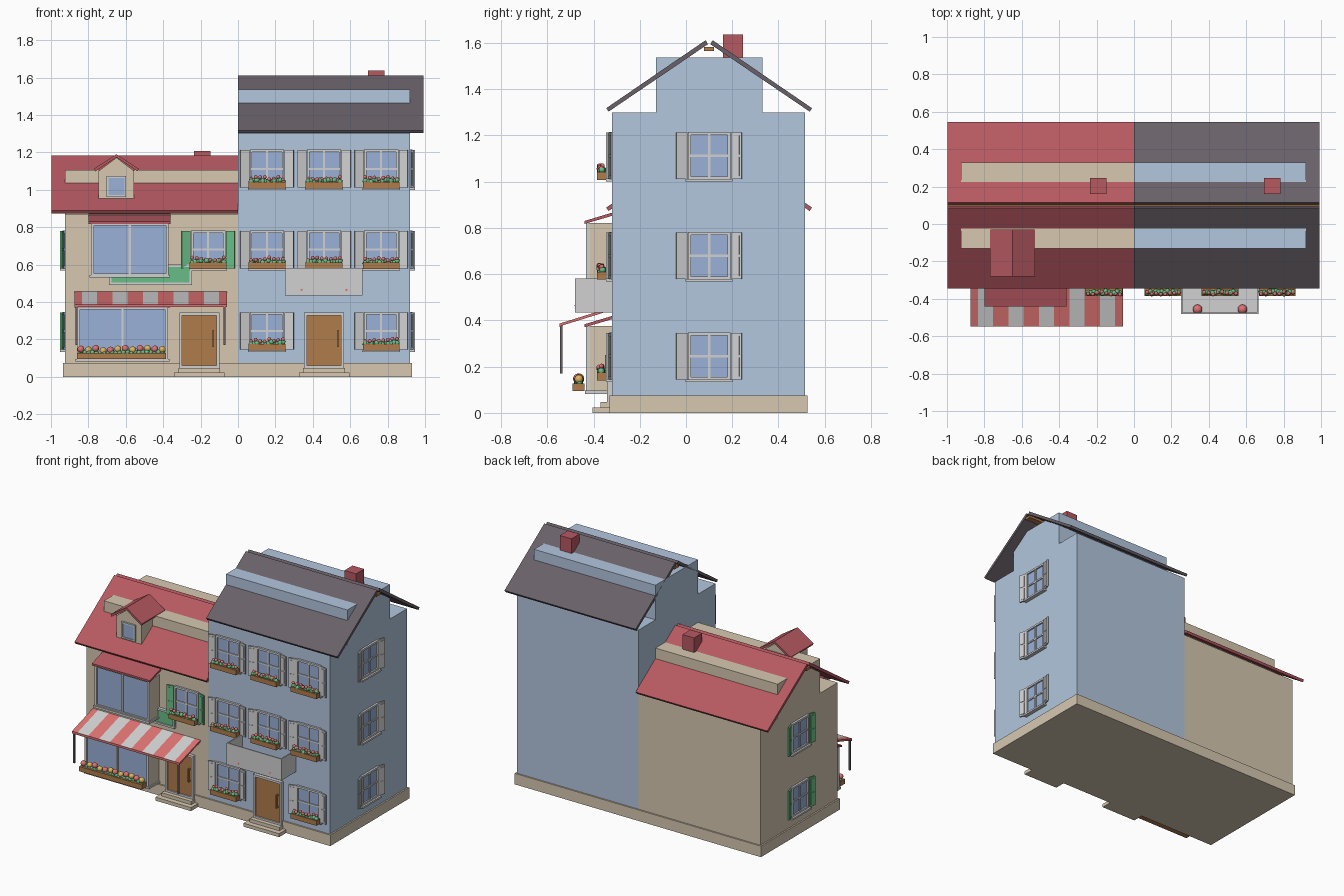
import bpy, bmesh, random
from math import radians
from mathutils import Matrix, Vector

random.seed(4)
cube = bpy.data.objects.get("Cube")
if cube:
    bpy.data.objects.remove(cube)


def material(name, *rgb):
    m = bpy.data.materials.new(name)
    m.use_nodes = True
    m.diffuse_color = (*rgb, 1)
    bsdf = next(n for n in m.node_tree.nodes if n.type == "BSDF_PRINCIPLED")
    bsdf.inputs["Base Color"].default_value = (*rgb, 1)
    return m


BLUE = material("pale blue wall", .45, .57, .73)
CREAM = material("cream wall", .68, .58, .44)
SLATE = material("slate grey", .14, .12, .14)
RED = material("brick red", .47, .1, .12)
TRIM = material("light grey trim", .64, .64, .64)
GLASS = material("window glass", .32, .44, .68)
GREEN = material("leaf green", .14, .51, .24)
WOOD = material("wood brown", .43, .2, .07)
CORAL = material("coral", .73, .17, .17)
YELLOW = material("flower yellow", .75, .47, .11)
HERE = Matrix.Identity(4)


def finish(name, bm, mats, M=HERE, smooth=False):
    bmesh.ops.recalc_face_normals(bm, faces=bm.faces)
    for f in bm.faces:
        f.smooth = smooth
    me = bpy.data.meshes.new(name)
    bm.to_mesh(me)
    bm.free()
    for m in mats:
        me.materials.append(m)
    ob = bpy.data.objects.new(name, me)
    ob.matrix_world = M
    bpy.context.collection.objects.link(ob)
    return ob


def boxes(name, mat, spans, M=HERE):
    """One object of boxes, each given as x, y and z ranges."""
    bm = bmesh.new()
    for span in spans:
        lo, hi = Vector(span[::2]), Vector(span[1::2])
        S = Matrix.Diagonal((*(hi - lo), 1))
        bmesh.ops.create_cube(bm, size=1, matrix=Matrix.Translation((lo + hi) / 2) @ S)
    return finish(name, bm, [mat], M)


def prism(name, mat, profile, start, end, axis="x"):
    """Extrude a flat outline along x (y, z points) or y (x, z points)."""
    bm = bmesh.new()
    place = (lambda a, b: (start, a, b)) if axis == "x" else (lambda a, b: (a, start, b))
    face = bm.faces.new([bm.verts.new(place(a, b)) for a, b in profile])
    out = bmesh.ops.extrude_face_region(bm, geom=[face])
    step = Vector((end - start, 0, 0) if axis == "x" else (0, end - start, 0))
    bmesh.ops.translate(bm, vec=step, verts=[g for g in out["geom"] if isinstance(g, bmesh.types.BMVert)])
    return finish(name, bm, [mat])


def balls(name, mats, points, radius, M=HERE, detail=2):
    """Row of balls whose colours cycle through mats."""
    bm = bmesh.new()
    for i, p in enumerate(points):
        old = set(bm.faces)
        bmesh.ops.create_icosphere(bm, subdivisions=detail, radius=radius, matrix=Matrix.Translation(p))
        for f in set(bm.faces) - old:
            f.material_index = i % len(mats)
    return finish(name, bm, mats, M, True)


def rim(x0, x1, y0, y1, z0, z1, w):
    """Four bars around a rectangle."""
    return [(x0, x0 + w, y0, y1, z0, z1), (x1 - w, x1, y0, y1, z0, z1),
            (x0, x1, y0, y1, z0, z0 + w), (x0, x1, y0, y1, z1 - w, z1)]


def row(x0, x1, n, y, z, jitter=0):
    wob = lambda: random.uniform(-jitter, jitter)
    return [(x0 + (x1 - x0) * i / (n - 1), y + wob(), z + wob()) for i in range(n)]


def window(name, M, shutter_mat, flowers):
    w, h = .092, .102
    boxes(name + "_glass", GLASS, [(-w, w, -.004, .01, -h, h)], M)
    boxes(name + "_frame", TRIM, rim(-w, w, -.014, .01, -h, h, .013)
          + [(-.005, .005, -.01, 0, -h, h), (-w, w, -.01, 0, -.005, .005),
             (-.102, .102, -.026, 0, -h - .01, -h + .002)], M)
    for side, label in ((-1, "right"), (1, "left")):
        swing = Matrix.Translation((side * .097, -.004, 0)) @ Matrix.Rotation(radians(-16 * side), 4, "Z")
        a, b = sorted((0, side * .048))
        boxes(f"{name}_{label}_shutter", shutter_mat,
              [(a, b, -.009, 0, -.1, .1), (a + .01, b - .01, -.012, .003, -.088, -.005),
               (a + .01, b - .01, -.012, .003, .005, .088)], M @ swing)
    if flowers:
        boxes(name + "_flower_box", WOOD, [(-.098, .098, -.064, -.026, -.104, -.07)], M)
        balls(name + "_leaves", [GREEN], row(-.085, .085, 12, -.045, -.065, .006), .016, M, 1)
        balls(name + "_flowers", [CORAL], row(-.085, .085, 8, -.05, -.05, .008), .0105, M)


def facing(x, y, z, turn=0):
    return Matrix.Translation((x, y, z)) @ Matrix.Rotation(radians(turn), 4, "Z")


FRONT, BACK, RIDGE = -.32, .515, .1
FLOORS = (.245, .68, 1.112)

# Plinth and the two house bodies, each with an attic block breaking the roof
boxes("plinth", CREAM, [(-.935, .93, -.33, .525, 0, .075)])


def house(label, x0, x1, eave, wall_mat, roof_mat, roof_x0, roof_x1, chimney_x):
    boxes(label + "_walls", wall_mat, [(x0, x1, FRONT, BACK, .07, eave)])
    boxes(label + "_attic", wall_mat, [(x0, x1, -.13, .33, eave, eave + .237)])
    slab = [(-.445, .018), (-.435, .003), (-.005, .295), (-.015, .312)]
    for side, part in ((1, "front"), (-1, "back")):
        prism(f"{label}_{part}_roof", roof_mat,
              [(RIDGE + side * y, eave + z) for y, z in slab], roof_x0, roof_x1)
    boxes(label + "_ridge_beam", WOOD, [(roof_x0, roof_x1, RIDGE - .022, RIDGE + .022, eave + .266, eave + .282)])
    boxes(label + "_chimney", RED, [(chimney_x - .044, chimney_x + .044, .16, .247, eave + .2, eave + .337)])


house("tall_house", 0, .92, 1.3, BLUE, SLATE, 0, .993, .738)
house("low_house", -.925, 0, .87, CREAM, RED, -.997, 0, -.19)

# Windows with shutters
for floor, z in enumerate(FLOORS):
    for col, x in enumerate((.155, .46, .765)):
        if floor or col != 1:
            window(f"tall_front_window_{floor}_{col}", facing(x, FRONT, z), TRIM, True)
    window(f"tall_side_window_{floor}", facing(.92, RIDGE, z, 90), TRIM, False)
    if floor < 2:
        window(f"low_side_window_{floor}", facing(-.925, RIDGE, z, -90), GREEN, False)
window("low_front_window", facing(-.16, FRONT, FLOORS[1]), GREEN, True)

# Doors with frames, handles and two steps
for label, x in (("tall", .46), ("low", -.207)):
    M = facing(x, FRONT, 0)
    boxes(label + "_door", WOOD, [(-.092, .092, -.012, .01, .045, .328)], M)
    boxes(label + "_door_frame", TRIM, rim(-.107, .107, -.022, .01, .045, .343, .015), M)
    boxes(label + "_door_handle", WOOD, [(.07, .078, -.03, -.022, .16, .25),
                                         (.07, .078, -.03, -.01, .16, .17), (.07, .078, -.03, -.01, .24, .25)], M)
    boxes(label + "_steps", CREAM, [(-.135, .135, -.085, 0, 0, .024), (-.112, .112, -.05, 0, .024, .047)], M)

# Balcony over the tall house door
boxes("balcony", TRIM, [(.25, .665, -.48, FRONT, .435, .445), (.25, .665, -.48, -.472, .435, .582),
                        (.25, .258, -.48, FRONT, .435, .582), (.657, .665, -.48, FRONT, .435, .582)])
balls("balcony_lamps", [CORAL], row(.34, .58, 2, -.456, .465), .026)


# Two bay windows on the shop front
def bay(label, x0, x1, z0, z1):
    mid = (x0 + x1) / 2
    boxes(label + "_body", CREAM, [(x0, x1, -.415, FRONT, z0, z1)])
    boxes(label + "_glass", GLASS, [(x0 + .01, x1 - .01, -.421, -.415, z0 + .01, z1 - .01)])
    boxes(label + "_frame", TRIM, rim(x0, x1, -.432, -.415, z0, z1, .014)
          + [(mid - .006, mid + .006, -.428, -.415, z0, z1),
             (x0 - .008, x1 + .008, -.437, FRONT, z0 - .008, z0 + .006)])
    prism(label + "_roof", RED, [(-.44, z1 - .005), (-.44, z1 + .008), (-.3, z1 + .05), (-.3, z1 + .036)],
          x0 - .014, x1 + .012)


bay("lower_bay", -.86, -.375, .09, .375)
bay("upper_bay", -.785, -.372, .538, .822)

# Shop flower box
boxes("shop_flower_box", WOOD, [(-.86, -.385, -.49, -.44, .095, .128)])
balls("shop_leaves", [GREEN], row(-.84, -.405, 22, -.465, .128, .005), .016, detail=1)
balls("shop_flowers", [CORAL, YELLOW], row(-.84, -.405, 12, -.465, .146, .007), .019)

# Blank shop sign
boxes("sign_board", GREEN, [(-.69, -.245, -.335, FRONT, .492, .6)])
boxes("sign_border", TRIM, rim(-.69, -.245, -.342, FRONT, .492, .6, .013))

# Striped awning with hanging side poles
left, right, stripe = -.875, -.06, .0815
edge = left
for i in range(11):
    nxt = min(left + stripe * (i + .5), right)
    prism(f"awning_stripe_{i}", TRIM if i % 2 else CORAL,
          [(-.545, .375), (-.545, .387), (FRONT, .457), (FRONT, .445)], edge, nxt)
    edge = nxt
boxes("awning_lip", CORAL, [(left, right, -.547, -.54, .372, .387)])
boxes("awning_poles", SLATE, [(x - .005, x + .005, -.545, -.535, .17, .38) for x in (left + .012, right - .012)])

# Dormer on the low roof
cx = -.65
prism("dormer_body", CREAM, [(cx - .095, .945), (cx + .095, .945), (cx + .095, 1.1), (cx, 1.172), (cx - .095, 1.1)],
      -.25, -.05, "y")
for side, label in ((-1, "right"), (1, "left")):
    prism(f"dormer_{label}_roof", RED,
          [(cx, 1.174), (cx, 1.19), (cx + side * .12, 1.112), (cx + side * .113, 1.098)], -.28, -.03, "y")
boxes("dormer_glass", GLASS, [(cx - .045, cx + .045, -.256, -.25, .968, 1.068)])
boxes("dormer_frame", TRIM, rim(cx - .052, cx + .052, -.262, -.25, .962, 1.074, .01))
